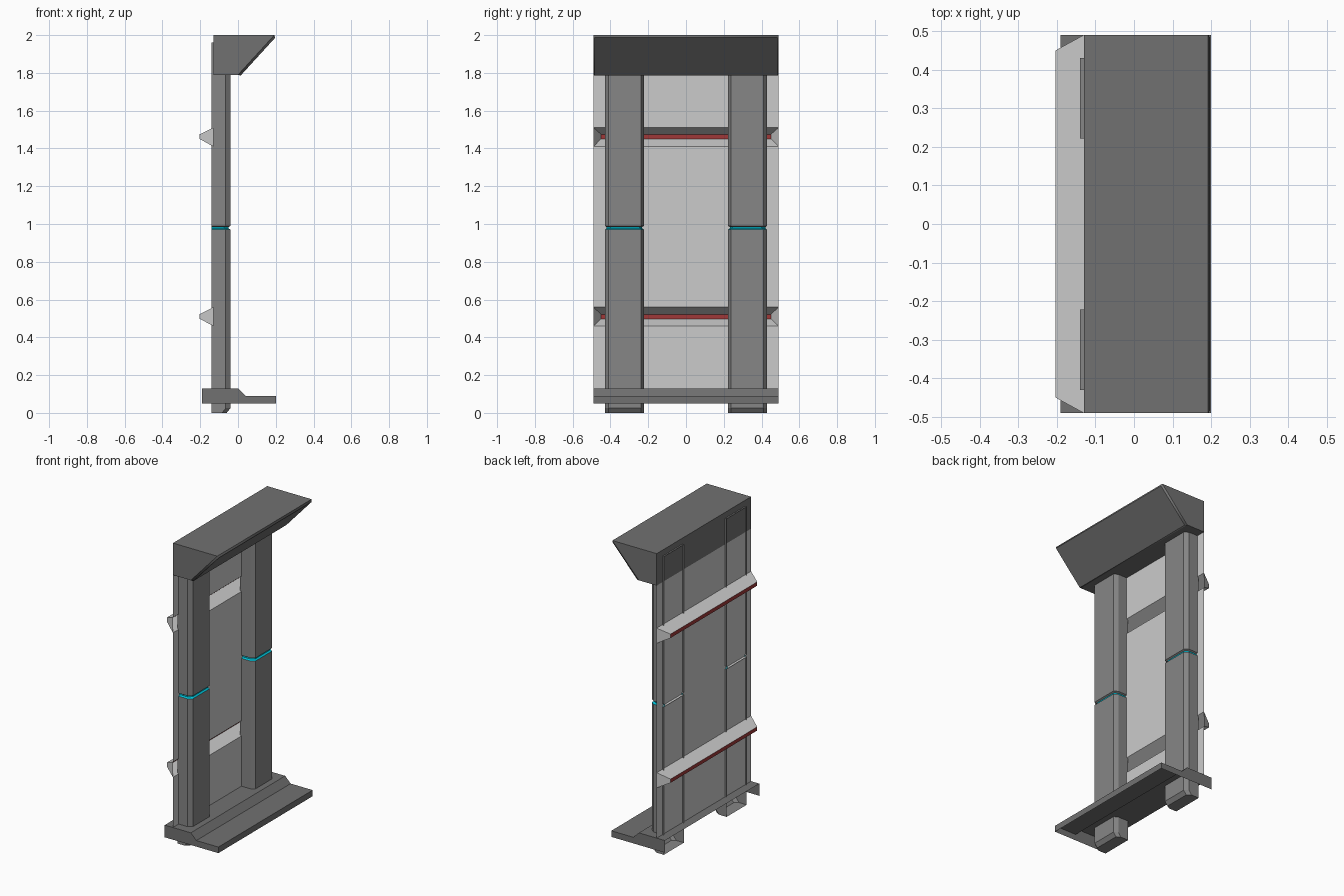
import bpy, bmesh

if "Cube" in bpy.data.objects:
    bpy.data.objects.remove(bpy.data.objects["Cube"])

HALF = 0.49   # half length along y
RIDGE = -0.203


def material(name, rgb):
    m = bpy.data.materials.new(name)
    m.diffuse_color = (*rgb, 1)
    m.use_nodes = True
    m.node_tree.nodes["Principled BSDF"].inputs["Base Color"].default_value = m.diffuse_color
    return m


teal = material("teal", (0.0, 0.55, 0.7))
red = material("red", (0.35, 0.04, 0.04))
dark = material("dark_grey", (0.165, 0.165, 0.165))
mid = material("mid_grey", (0.24, 0.24, 0.24))
pale = material("pale_grey", (0.58, 0.58, 0.58))


def finish(name, bm, mat, recalc=True):
    if recalc:
        bmesh.ops.recalc_face_normals(bm, faces=bm.faces)
    mesh = bpy.data.meshes.new(name)
    bm.to_mesh(mesh)
    bm.free()
    ob = bpy.data.objects.new(name, mesh)
    bpy.context.collection.objects.link(ob)
    mesh.materials.append(mat)
    return ob


def prism(profile, skip=()):
    """Extrude an xz profile along y, leaving out the listed side faces."""
    bm = bmesh.new()
    a = [bm.verts.new((x, -HALF, z)) for x, z in profile]
    b = [bm.verts.new((x, HALF, z)) for x, z in profile]
    n = len(profile)
    for i in range(n):
        if i not in skip:
            j = (i + 1) % n
            bm.faces.new((a[i], a[j], b[j], b[i]))
    bm.faces.new(a)
    bm.faces.new(b[::-1])
    return bm


# Plinth: hollow shell, open underneath and at the back
finish("base_plinth", prism([(-0.19, 0.05), (-0.19, 0.13), (0.0, 0.13),
                             (0.04, 0.09), (0.2, 0.09), (0.2, 0.05)], skip=(0, 5)), dark)

# Top cap with a softly raised sloping front face
bm = prism([(-0.13, 2.0), (0.192, 2.0), (0.0, 1.79), (-0.13, 1.79)])
bmesh.ops.recalc_face_normals(bm, faces=bm.faces)
bm.normal_update()
slope = [f for f in bm.faces if f.normal.x > 0.5 and f.normal.z < -0.5]
for e in slope[0].edges:
    e.smooth = False
rim = bmesh.ops.inset_region(bm, faces=slope, thickness=0.009, depth=0.013)["faces"]
for f in slope + rim:
    f.smooth = True
finish("top_cap", bm, dark)

# Back panel: one sheet with two trapezoid channels pressed out of the back
LEDGES = [(0.46, 0.498, 0.522, 0.56), (1.41, 1.45, 1.475, 1.51)]
rows = [(0.13, -0.13, HALF)]
for z0, z1, z2, z3 in LEDGES:
    rows += [(z0, -0.13, HALF), (z1, RIDGE, 0.45), (z2, RIDGE, 0.45), (z3, -0.13, HALF)]
rows.append((2.0, -0.13, HALF))
bm = bmesh.new()
left = [bm.verts.new((x, -y, z)) for z, x, y in rows]
right = [bm.verts.new((x, y, z)) for z, x, y in rows]
for i in range(len(rows) - 1):
    if i not in (2, 6):  # ridge strips are separate red parts
        bm.faces.new((left[i], left[i + 1], right[i + 1], right[i]))
for i in (1, 5):
    bm.faces.new(left[i:i + 4][::-1])
    bm.faces.new(right[i:i + 4])
bm.normal_update()
if max(bm.faces, key=lambda f: f.calc_area()).normal.x > 0:
    bmesh.ops.reverse_faces(bm, faces=bm.faces)
finish("back_panel", bm, pale, recalc=False)

# Red strips along the channel ridges
for name, (_, z1, z2, _) in zip(("lower", "upper"), LEDGES):
    bm = bmesh.new()
    bm.faces.new([bm.verts.new((RIDGE, y, z)) for y, z in
                  ((-0.45, z1), (-0.45, z2), (0.45, z2), (0.45, z1))])
    finish(name + "_red_strip", bm, red, recalc=False)


def pillar_part(name, side, sections, mat, bottom=False, top=False):
    """Loft a chamfered channel, open at the back. Section: z, front inset, side inset."""
    bm = bmesh.new()
    rings = []
    for z, fx, sy in sections:
        pts = [(-0.14, 0.43 - sy), (-0.065 - fx, 0.43 - sy), (-0.04 - fx, 0.41 - sy),
               (-0.04 - fx, 0.237 + sy), (-0.065 - fx, 0.222 + sy), (-0.14, 0.222 + sy)]
        rings.append([bm.verts.new((x, side * y, z)) for x, y in pts])
    for lo, hi in zip(rings, rings[1:]):
        for i in range(5):
            bm.faces.new((lo[i], lo[i + 1], hi[i + 1], hi[i]))
    if bottom:
        bm.faces.new(rings[0])
    if top:
        bm.faces.new(rings[-1])
    bm.normal_update()
    outer = max((f for f in bm.faces if abs(f.normal.x) > 0.6), key=lambda f: f.calc_area())
    bmesh.ops.recalc_face_normals(bm, faces=bm.faces)
    bm.normal_update()
    if outer.normal.x < 0:
        bmesh.ops.reverse_faces(bm, faces=bm.faces)
    finish(name, bm, mat, recalc=False)


# Two pillars, each split by a recessed teal groove
G = 0.01
for tag, s in (("left", -1), ("right", 1)):
    pillar_part(tag + "_pillar_lower", s,
                [(0, 0.02, 0), (0.025, 0, 0), (0.97, 0, 0)], mid, bottom=True)
    pillar_part(tag + "_pillar_band", s, [(0.97, 0, 0), (0.977, G, G), (0.984, G, G)], teal)
    pillar_part(tag + "_pillar_upper", s,
                [(0.984, G, G), (0.99, 0, 0), (1.96, 0, 0)], mid, top=True)
    # Narrow shelf behind the groove
    bm = bmesh.new()
    bm.faces.new([bm.verts.new((x, s * y, z)) for x, y, z in
                  ((-0.14, 0.222, 0.972), (-0.14, 0.43, 0.972),
                   (-0.13, 0.43, 0.978), (-0.13, 0.222, 0.978))])
    bm.normal_update()
    if bm.faces[:][0].normal.z < 0:
        bmesh.ops.reverse_faces(bm, faces=bm.faces)
    finish(tag + "_back_shelf", bm, pale, recalc=False)
